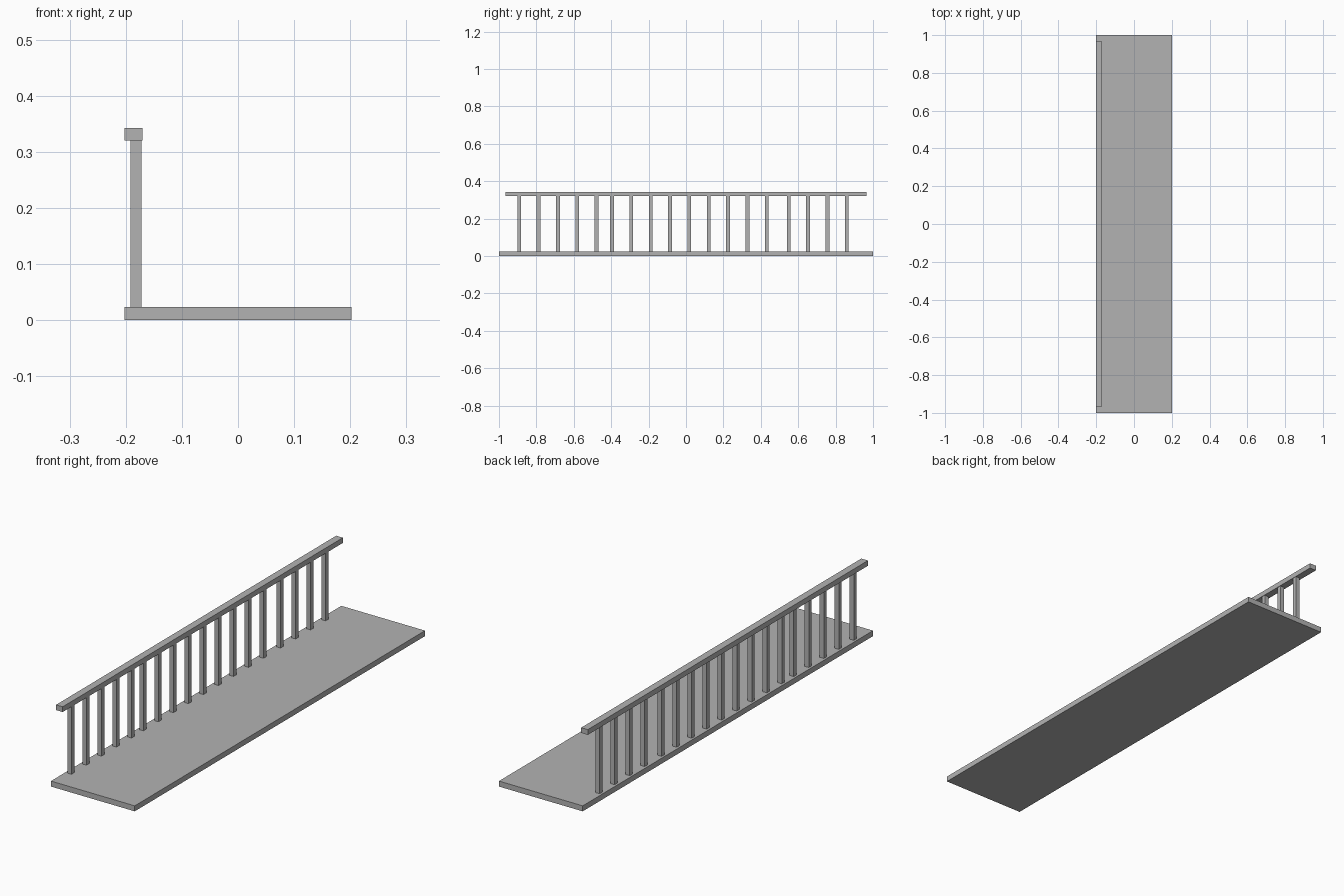
import bpy

cube = bpy.data.objects.get("Cube")
if cube:
    bpy.data.objects.remove(cube, do_unlink=True)

# Single plain grey
grey = bpy.data.materials.new("plain_grey")
grey.use_nodes = True
colour = (0.45, 0.45, 0.45, 1)
grey.diffuse_color = colour
grey.node_tree.nodes["Principled BSDF"].inputs["Base Color"].default_value = colour


def box(name, low, high):
    """Box between two opposite corners."""
    bpy.ops.mesh.primitive_cube_add(size=1)
    ob = bpy.context.object
    ob.name = name
    ob.location = [(a + b) / 2 for a, b in zip(low, high)]
    ob.scale = [b - a for a, b in zip(low, high)]
    bpy.ops.object.transform_apply(location=False, rotation=False, scale=True)
    ob.data.materials.append(grey)
    return ob


FLOOR_TOP, RAIL_BOTTOM = 0.024, 0.32

# Walkway and handrail
box("walkway_floor", (-0.202, -1, 0), (0.202, 1, FLOOR_TOP))
box("handrail", (-0.202, -0.965, RAIL_BOTTOM), (-0.17, 0.965, 0.343))

# Balusters in three evenly spaced runs: first position, count
SPACING, HALF = 0.1035, 0.01
runs = [(-0.892, 5), (-0.396, 9), (0.549, 4)]
for start, count in runs:
    for i in range(count):
        y = start + i * SPACING
        box("baluster", (-0.192, y - HALF, FLOOR_TOP), (-0.172, y + HALF, RAIL_BOTTOM))
